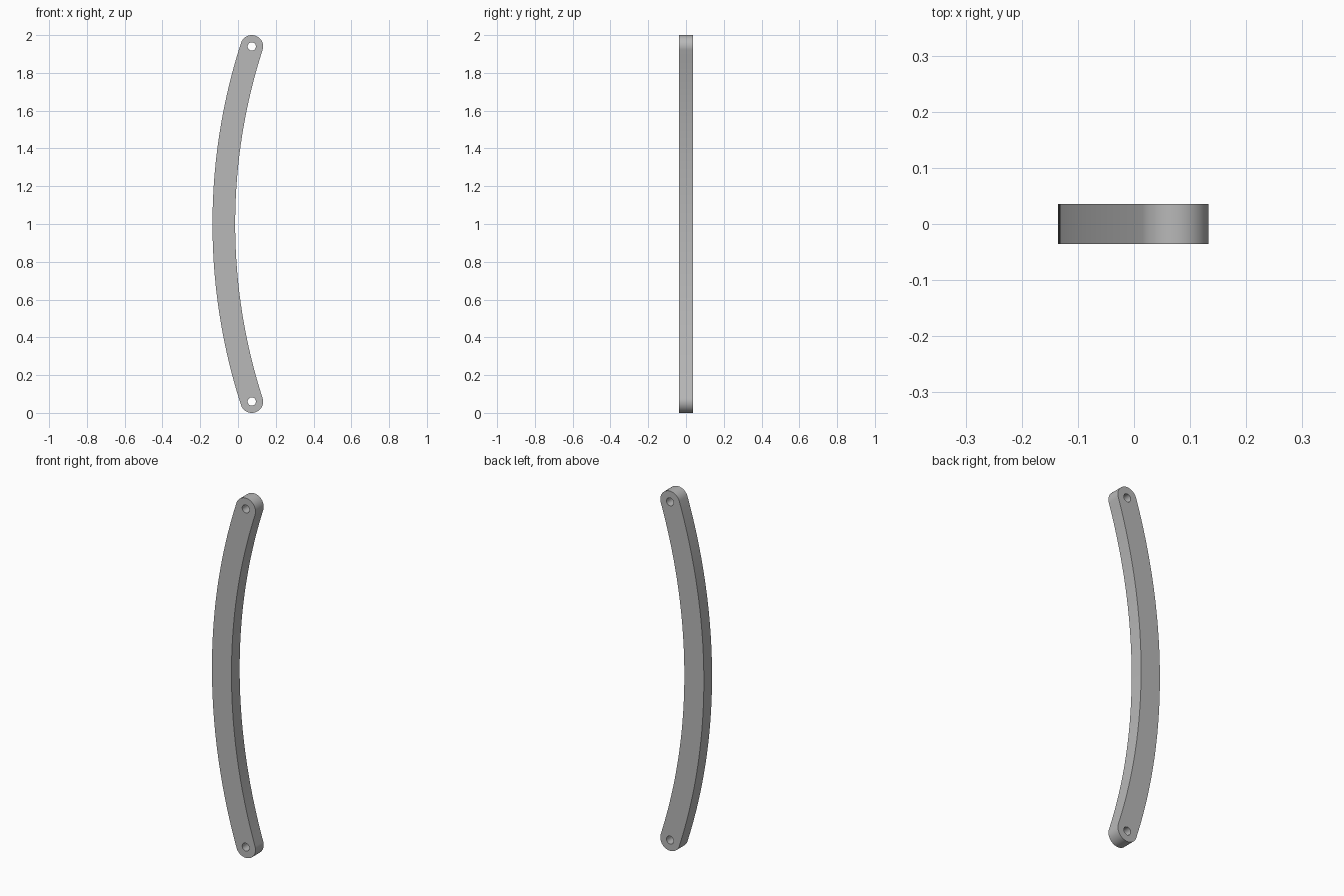
import bpy
import bmesh
from math import sin, cos, asin, pi, radians

cube = bpy.data.objects.get("Cube")
if cube:
    bpy.data.objects.remove(cube, do_unlink=True)

HALF_WIDTH, HALF_DEPTH, HOLE_RADIUS = 0.06, 0.036, 0.022
HALF_CHORD, SAG, MID_X, MID_Z = 0.94, 0.148, -0.075, 1.0
RADIUS = (HALF_CHORD ** 2 + SAG ** 2) / (2 * SAG)
SWEEP = asin(HALF_CHORD / RADIUS)
ARC_STEPS, CAP_STEPS, HOLE_STEPS = 48, 24, 32


def on_arc(radius, angle):
    return MID_X + RADIUS - radius * cos(angle), MID_Z + radius * sin(angle)


def arc(radius, start, end):
    return [on_arc(radius, start + (end - start) * i / ARC_STEPS)
            for i in range(ARC_STEPS + 1)]


def circle(center, radius):
    return [(center[0] + radius * cos(2 * pi * i / HOLE_STEPS),
             center[1] + radius * sin(2 * pi * i / HOLE_STEPS))
            for i in range(HOLE_STEPS)]


# Rounded ends
top_hole = on_arc(RADIUS, SWEEP)
bottom_hole = on_arc(RADIUS, -SWEEP)
top_cap = []
for i in range(1, CAP_STEPS):
    p = SWEEP + pi * i / CAP_STEPS
    top_cap.append((top_hole[0] - HALF_WIDTH * cos(p),
                    top_hole[1] + HALF_WIDTH * sin(p)))
bottom_cap = [(x, 2 * MID_Z - z) for x, z in reversed(top_cap)]

# Curved bar outline with a pivot hole at each end
outline = (arc(RADIUS + HALF_WIDTH, -SWEEP, SWEEP) + top_cap
           + arc(RADIUS - HALF_WIDTH, SWEEP, -SWEEP) + bottom_cap)
curve = bpy.data.curves.new("curved_link_bar", "CURVE")
curve.dimensions = "2D"
curve.fill_mode = "BOTH"
curve.extrude = HALF_DEPTH
for loop in (outline, circle(top_hole, HOLE_RADIUS), circle(bottom_hole, HOLE_RADIUS)):
    spline = curve.splines.new("POLY")
    spline.points.add(len(loop) - 1)
    for point, (x, z) in zip(spline.points, loop):
        point.co = (x, z, 0, 1)
    spline.use_cyclic_u = True

bar = bpy.data.objects.new("curved_link_bar", curve)
bar.rotation_euler.x = radians(90)
bpy.context.collection.objects.link(bar)
bpy.ops.object.select_all(action="DESELECT")
bar.select_set(True)
bpy.context.view_layer.objects.active = bar
bpy.ops.object.convert(target="MESH")
bar = bpy.context.object

# Weld the faces to the rim
bm = bmesh.new()
bm.from_mesh(bar.data)
bmesh.ops.remove_doubles(bm, verts=bm.verts, dist=0.0001)
bmesh.ops.recalc_face_normals(bm, faces=bm.faces)
bm.to_mesh(bar.data)
bm.free()
bpy.ops.object.shade_smooth_by_angle(angle=radians(30))

# Plain grey finish
grey = bpy.data.materials.new("plain_grey")
grey.use_nodes = True
color = (0.48, 0.48, 0.48, 1)
grey.diffuse_color = color
grey.node_tree.nodes["Principled BSDF"].inputs["Base Color"].default_value = color
bar.data.materials.clear()
bar.data.materials.append(grey)
